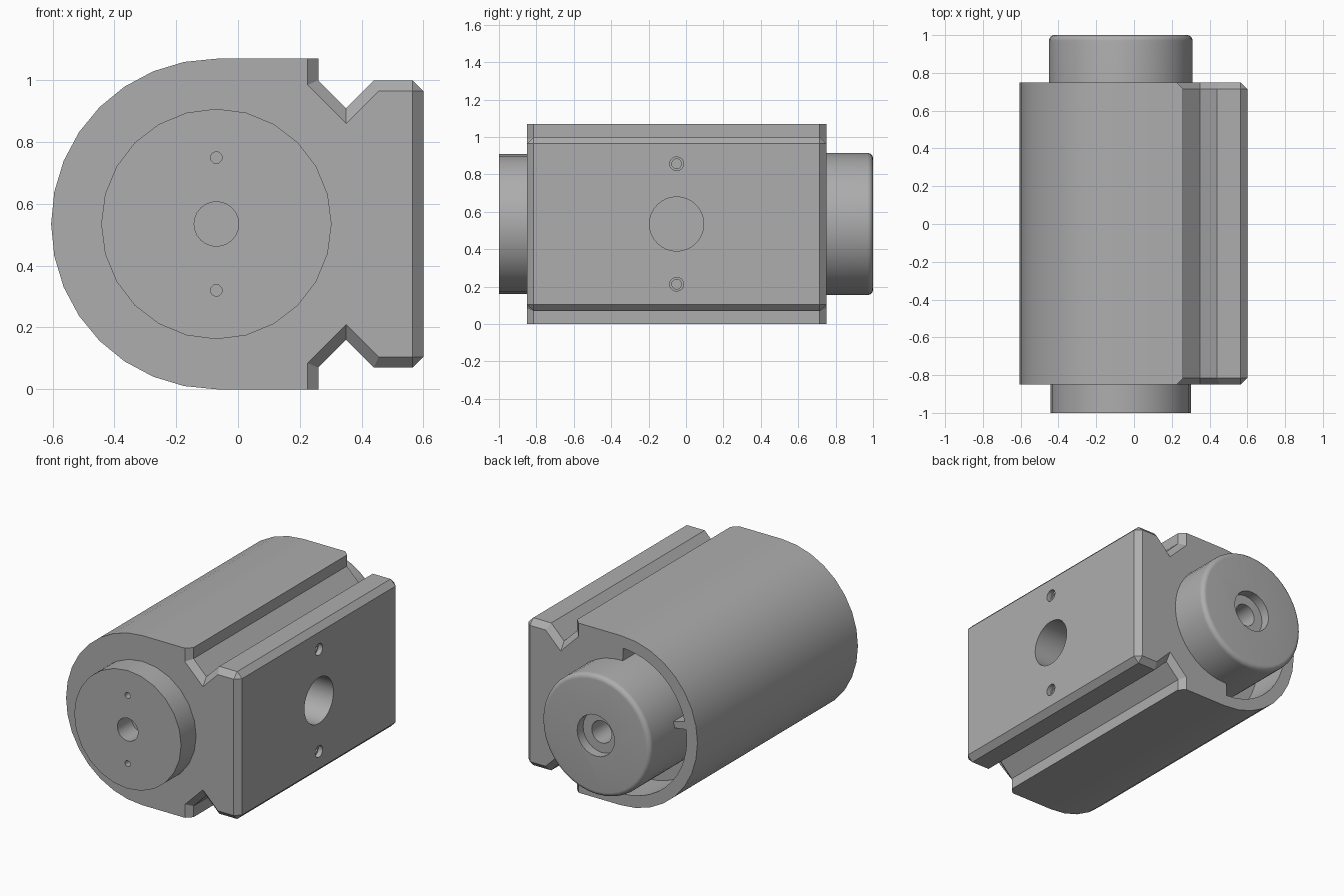
import bpy, bmesh, math
from mathutils import Matrix

cube = bpy.data.objects.get("Cube")
if cube:
    bpy.data.objects.remove(cube, do_unlink=True)

CX, CZ, R = -0.07, 0.535, 0.535

grey = bpy.data.materials.new("machined grey")
grey.use_nodes = True
colour = (0.42, 0.42, 0.42, 1)
grey.diffuse_color = colour
grey.node_tree.nodes["Principled BSDF"].inputs["Base Color"].default_value = colour


def finish(name, bm):
    """Clean a bmesh and turn it into an object."""
    bmesh.ops.remove_doubles(bm, verts=bm.verts, dist=1e-5)
    bmesh.ops.recalc_face_normals(bm, faces=bm.faces)
    mesh = bpy.data.meshes.new(name)
    bm.to_mesh(mesh)
    bm.free()
    mesh.materials.append(grey)
    obj = bpy.data.objects.new(name, mesh)
    bpy.context.collection.objects.link(obj)
    return obj


def loft(name, sections):
    """Join (y, outline) sections along y and cap both ends."""
    bm = bmesh.new()
    rings = [[bm.verts.new((x, y, z)) for x, z in pts] for y, pts in sections]
    n = len(rings[0])
    for a, b in zip(rings, rings[1:]):
        for i in range(n):
            j = (i + 1) % n
            bm.faces.new((a[i], a[j], b[j], b[i]))
    bm.faces.new(rings[0])
    bm.faces.new(rings[-1])
    return finish(name, bm)


def arc(r, start, end, steps, x=CX, z=CZ):
    angles = [math.radians(start + (end - start) * i / steps) for i in range(steps + 1)]
    return [(x + r * math.cos(a), z + r * math.sin(a)) for a in angles]


def drum(name, profile, z=CZ, steps=24):
    """Round part along y from (y, radius) pairs."""
    return loft(name, [(y, arc(r, 0, 360, steps, z=z)[:-1]) for y, r in profile])


def side_drill(r, z, x0, x1, steps=24):
    """Round cutter along x into the flat mounting side."""
    bm = bmesh.new()
    bmesh.ops.create_cone(bm, cap_ends=True, segments=steps, radius1=r, radius2=r, depth=x1 - x0)
    bmesh.ops.transform(bm, verts=bm.verts, matrix=Matrix.Translation(
        ((x0 + x1) / 2, -0.05, z)) @ Matrix.Rotation(math.pi / 2, 4, 'Y'))
    return finish("side_drill_cutter", bm)


def cut(obj, cutters):
    bpy.context.view_layer.objects.active = obj
    for cutter in cutters:
        cutter.hide_render = True
        mod = obj.modifiers.new("cut", 'BOOLEAN')
        mod.operation, mod.solver, mod.object = 'DIFFERENCE', 'EXACT', cutter
        bpy.ops.object.modifier_apply(modifier=mod.name)
        bpy.data.objects.remove(cutter, do_unlink=True)


def smooth(obj):
    bpy.ops.object.select_all(action='DESELECT')
    obj.select_set(True)
    bpy.context.view_layer.objects.active = obj
    bpy.ops.object.shade_smooth_by_angle(angle=math.radians(25))


def outline(rail):
    """Half-round body closed by a rail that is mirrored top to bottom."""
    mirrored = [(x, 2 * CZ - z) for x, z in rail]
    return arc(R, 90, 270, 16) + mirrored + rail[::-1]


# Body with V-grooved mounting rail and chamfered ends
full = outline([(.26, 1.07), (.26, 1.0), (.35, .91), (.44, 1.0), (.565, 1.0), (.6, .965)])
end = outline([(.225, 1.07), (.225, .985), (.35, .86), (.455, .965), (.565, .965), (.565, .965)])
body = loft("body", [(-.85, end), (-.815, full), (.715, full), (.75, end)])

# Rear crescent pocket split by a rib, and side holes
cutters = []
for a0, a1 in ((92, 166), (172, 268)):
    ring = arc(.46, a0, a1, 12) + arc(.36, a1, a0, 12)
    cutters.append(loft("pocket_cutter", [(.5, ring), (.8, ring)]))
cutters.append(side_drill(.145, CZ, .3, .7, 32))
for s in (-1, 1):
    z = CZ + s * .322
    cutters += [side_drill(.037, z, .57, .7, 16), side_drill(.026, z, .4, .65, 16)]
cut(body, cutters)
smooth(body)

# Front disc with centre bore and two pin holes
disc = drum("front_disc", [(-1, .373), (-.849, .373)])
cut(disc, [drum("bore_cutter", [(-1.1, .072), (-.86, .072)])] +
    [drum("pin_cutter", [(-1.1, .019), (-.88, .019)], CZ + s * .215, 12) for s in (-1, 1)])
smooth(disc)

# Rear knob with rounded rim and stepped bore
rim = [(.97 + .03 * math.sin(a), .35 + .03 * math.cos(a))
       for a in (math.radians(15 * i) for i in range(7))]
knob = drum("rear_knob", [(.49, .38)] + rim, steps=40)
cut(knob, [drum("counterbore_cutter", [(.94, .13), (1.1, .13)]),
           drum("bore_cutter", [(.75, .07), (1.05, .07)])])
smooth(knob)
